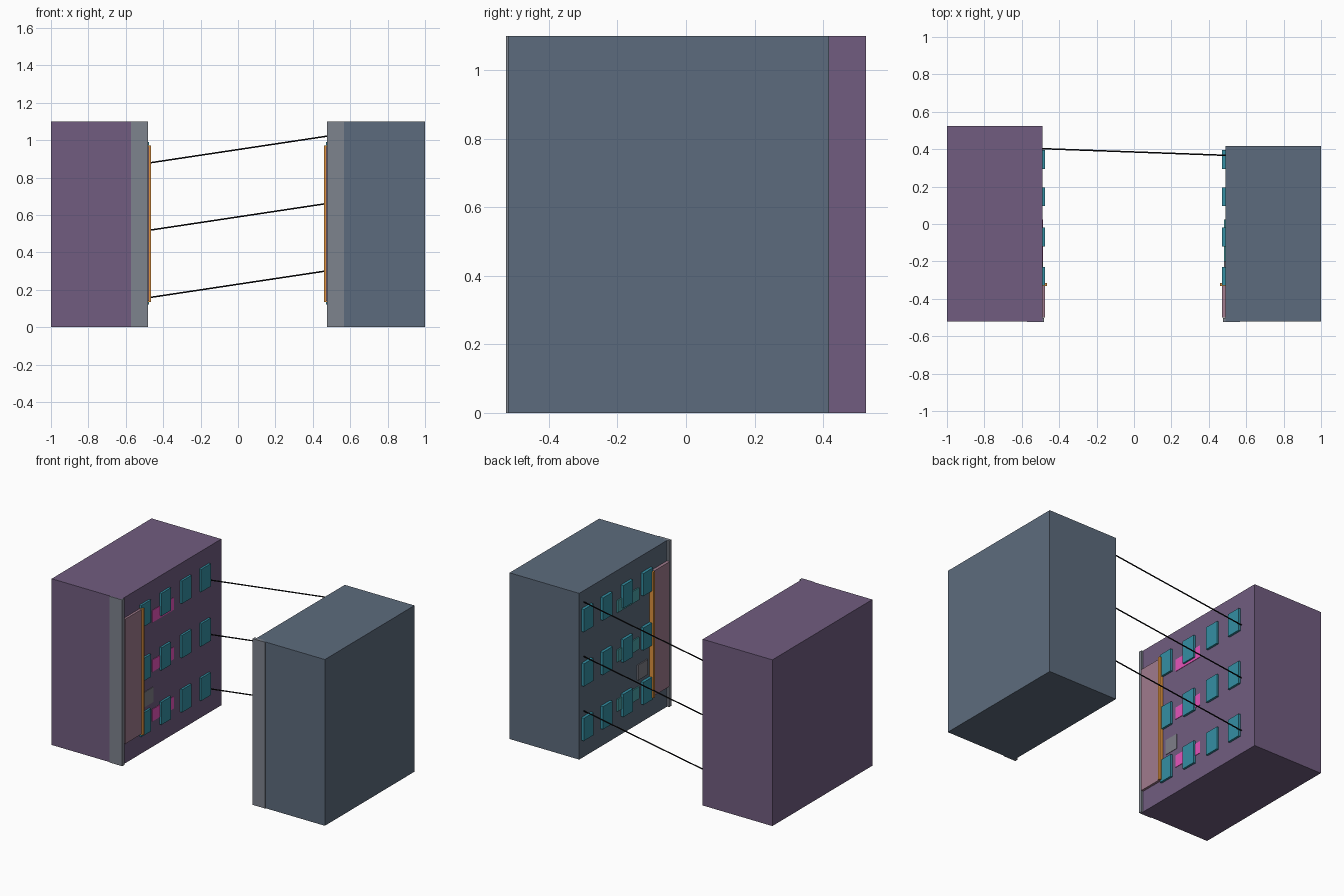
import bpy
from mathutils import Vector

if "Cube" in bpy.data.objects:
    bpy.data.objects.remove(bpy.data.objects["Cube"])


def material(name, rgb):
    # colours given as 0-255 display values, stored linear
    m = bpy.data.materials.new(name)
    m.diffuse_color = [(c / 255) ** 2.2 for c in rgb] + [1]
    m.use_nodes = True
    m.node_tree.nodes["Principled BSDF"].inputs["Base Color"].default_value = m.diffuse_color
    return m


purple = material("purple_wall", (112, 93, 127))
slate = material("slate_wall", (93, 107, 124))
grey = material("corner_grey", (125, 130, 140))
rose = material("rose_panel", (158, 122, 140))
orange = material("orange_trim", (222, 145, 65))
teal = material("window_teal", (55, 142, 162))
magenta = material("magenta_sign", (228, 85, 185))
aqua = material("aqua_sign", (75, 160, 165))
vent_grey = material("vent_grey", (125, 125, 135))
black = material("cable_black", (20, 20, 22))


def box(name, x, y, z, mat):
    x = sorted(x)
    bpy.ops.mesh.primitive_cube_add(size=1, location=[(a + b) / 2 for a, b in (x, y, z)])
    ob = bpy.context.object
    ob.name = name
    ob.scale = [b - a for a, b in (x, y, z)]
    bpy.ops.object.transform_apply(location=False, rotation=False, scale=True)
    ob.data.materials.append(mat)
    return ob


def building(side, s, back, wall, sign, off):
    def part(name, x, y, z, mat):
        box(f"{side}_{name}", [s * v + off for v in x], y, z, mat)

    # main block
    box(f"{side}_building", (s, s * 0.49), (-0.52, back), (0, 1.1), wall)
    # corner pier, tall panel and its trim
    part("corner_pier", (0.57, 0.478), (-0.525, -0.503), (0, 1.1), grey)
    part("tall_panel", (0.50, 0.473), (-0.50, -0.33), (0.14, 0.965), rose)
    part("panel_trim", (0.50, 0.462), (-0.331, -0.316), (0.135, 0.97), orange)
    # windows, three floors of four
    for floor in range(3):
        z = 0.195 + 0.36 * floor
        for i, y in enumerate((-0.28, -0.07, 0.145, 0.345)):
            part(f"window_{floor}_{i}", (0.50, 0.474), (y - 0.05, y + 0.05),
                 (z - 0.075, z + 0.075), teal)
        # sign plate behind the second window
        zs = 0.21 + 0.327 * floor
        part(f"sign_{floor}", (0.50, 0.485), (-0.20, 0.025), (zs - 0.04, zs + 0.04), sign)
    # wall vent
    part("vent", (0.50, 0.485), (-0.29, -0.19), (0.295, 0.395), vent_grey)


building("left", -1, 0.525, purple, magenta, -0.002)
building("right", 1, 0.417, slate, aqua, -0.003)

# cables strung between the buildings
for i in range(3):
    a = Vector((-0.495, 0.403, 0.155 + 0.36 * i))
    b = Vector((0.495, 0.367, 0.304 + 0.36 * i))
    d = b - a
    bpy.ops.mesh.primitive_cylinder_add(vertices=8, radius=0.004, depth=d.length,
                                        location=(a + b) / 2,
                                        rotation=d.to_track_quat('Z', 'Y').to_euler())
    cable = bpy.context.object
    cable.name = f"cable_{i}"
    cable.data.materials.append(black)
